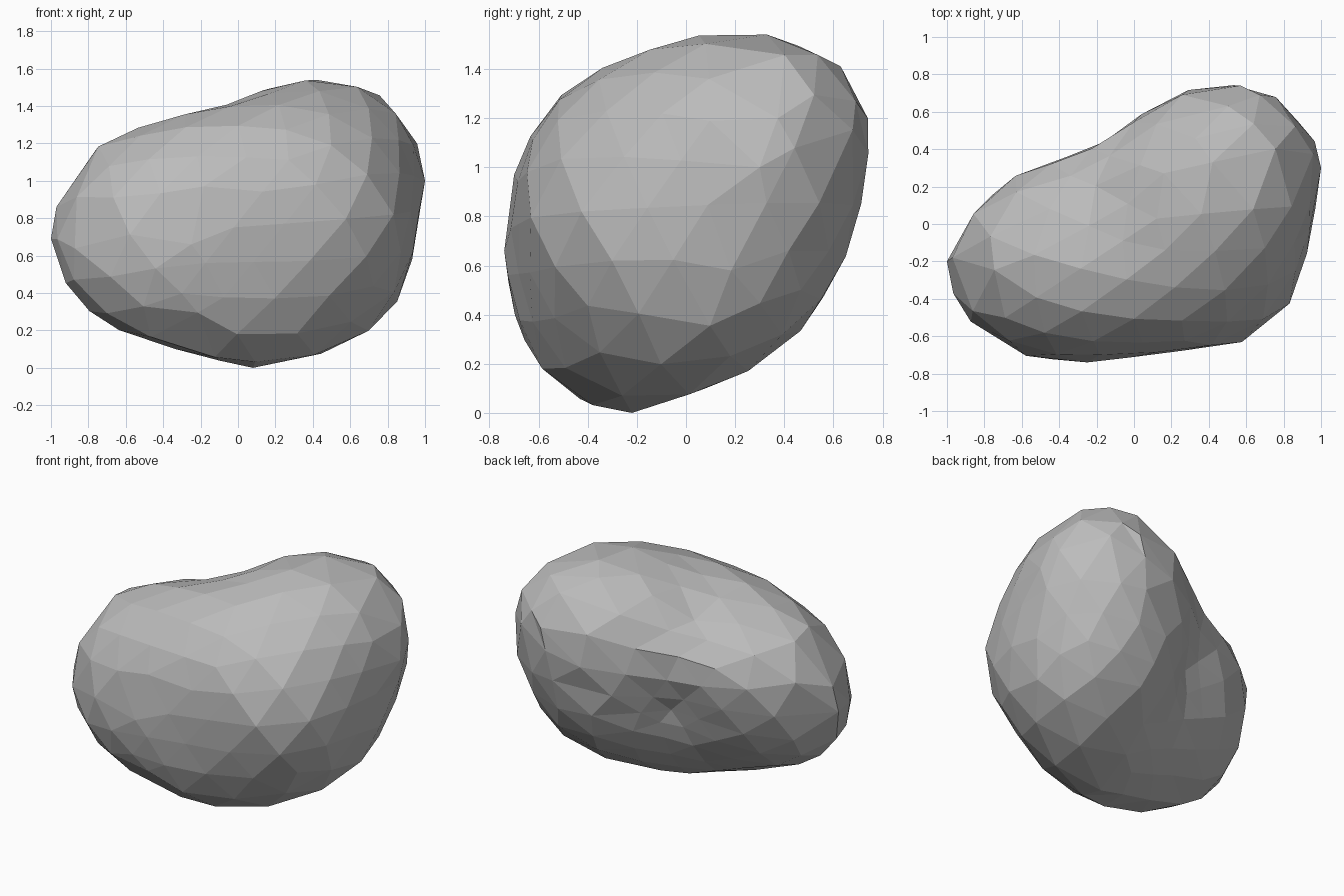
import bpy
import bmesh
import math
from mathutils import Vector

old = bpy.data.objects.get("Cube")
if old:
    bpy.data.objects.remove(old, do_unlink=True)

CENTRE = Vector((0.06, 0.0, 0.78))
LONG_AXIS = Vector((0.85, 0.4, 0.3)).normalized()

# Outermost points of the boulder
EXTREMES = [(-1, -.2, .69), (1, .3, 1), (-.25, -.74, .66),
            (.57, .74, 1.2), (.08, -.22, 0), (.42, .33, 1.54)]

# Outlines of the boulder along each axis
FRONT = [(-.96, .86), (-.9, 1.02), (.16, 1.5), (.58, 1.54), (.76, 1.46), (.89, 1.33),
         (.96, 1.2), (.96, .75), (.93, .58), (.86, .35), (.71, .2), (.53, .09),
         (.33, .03), (-.2, .07), (-.46, .13), (-.64, .2), (-.8, .3), (-.93, .45)]
SIDE = [(-.7, .97), (-.57, 1.22), (0, 1.5), (.54, 1.47), (.63, 1.41), (.73, 1.29),
        (.73, 1.05), (.71, .85), (.6, .52), (.47, .33), (.25, .2), (.08, .1),
        (-.43, .06), (-.54, .1), (-.65, .3)]
PLAN = [(-.96, -.06), (-.76, .17), (.76, .68), (.92, .55), (.99, .15), (.94, 0),
        (.9, -.25), (.79, -.5), (.2, -.66), (-.56, -.71), (-.74, -.63),
        (-.87, -.52), (-.96, -.37)]

# Ridge of the low lobe, and the shallow valley behind it
RIDGE = [(-.76, -.25, 1.19), (-.5, -.3, 1.27), (-.2, -.38, 1.36), (0, -.15, 1.42)]
VALLEY = [(-.2, .2, 1.24)]
# Overhanging back crest, hollow under it, and the edge beside the hollow
BACK = [(-.58, .29, .98), (-.44, .32, 1.03), (-.23, .41, 1.09), (0, .54, 1.13),
        (.26, .7, 1.22), (.27, .63, .64), (-.15, .33, .72), (-.55, .23, .65),
        (-.35, -.05, .2)]
# Front corner with a notch below it
CORNER = [(.64, -.6, .67), (.64, -.5, .5)]


def all_markers():
    """Place each outline on the tilted mid-surface of the boulder."""
    marks = [Vector(p) for p in EXTREMES + RIDGE + VALLEY + BACK + CORNER]
    marks += [Vector((x, .03 + .235 * x + .296 * (z - .8), z)) for x, z in FRONT]
    marks += [Vector((.15 + .49 * y + .08 * (z - .85), y, z)) for y, z in SIDE]
    return marks + [Vector((x, y, .87 + .05 * x + .36 * y)) for x, y in PLAN]


def kernel(a, b):
    s = (a - b).length / 0.7
    return (1 + s) * math.exp(-s)


def fit_radius(marks, dirs, ridge=0.015, rounds=300):
    """Smooth radius over all directions, passing close to every marker."""
    logs = [math.log((m - CENTRE).length) for m in marks]
    mean = sum(logs) / len(logs)
    table = [[kernel(a, b) for b in dirs] for a in dirs]
    weights = [0.0] * len(dirs)
    for _ in range(rounds):
        for i, row in enumerate(table):
            rest = sum(k * w for k, w in zip(row, weights)) - row[i] * weights[i]
            weights[i] = (logs[i] - mean - rest) / (row[i] + ridge)
    return lambda d: math.exp(mean + sum(w * kernel(d, e) for w, e in zip(weights, dirs)))


markers = all_markers()
directions = [(m - CENTRE).normalized() for m in markers]
radius = fit_radius(markers, directions)

# Boulder: a faceted sphere, with more facets towards the two far ends
bm = bmesh.new()
bmesh.ops.create_icosphere(bm, subdivisions=3, radius=1)
for v in bm.verts:
    v.co = (v.co + LONG_AXIS * v.co.dot(LONG_AXIS) * 0.35).normalized()

# Turn the nearest corner of the sphere towards each marker
claimed = {}
for i, d in enumerate(directions):
    nearest = min(bm.verts, key=lambda v: (v.co - d).length)
    close = (nearest.co - d).length < 0.11
    if nearest not in claimed and (close or i < len(EXTREMES)):
        claimed[nearest] = i
        nearest.co = d

# Push every corner out to the stone's surface
for v in bm.verts:
    if claimed.get(v, len(EXTREMES)) < len(EXTREMES):
        v.co = markers[claimed[v]]
    else:
        v.co = CENTRE + v.co * radius(v.co)
bmesh.ops.recalc_face_normals(bm, faces=bm.faces)

mesh = bpy.data.meshes.new("boulder")
bm.to_mesh(mesh)
bm.free()
mesh.shade_flat()

# Plain grey stone
stone = bpy.data.materials.new("grey_stone")
stone.use_nodes = True
colour = (0.5, 0.5, 0.5, 1)
stone.diffuse_color = colour
stone.node_tree.nodes["Principled BSDF"].inputs["Base Color"].default_value = colour
mesh.materials.append(stone)

boulder = bpy.data.objects.new("boulder", mesh)
bpy.context.scene.collection.objects.link(boulder)
